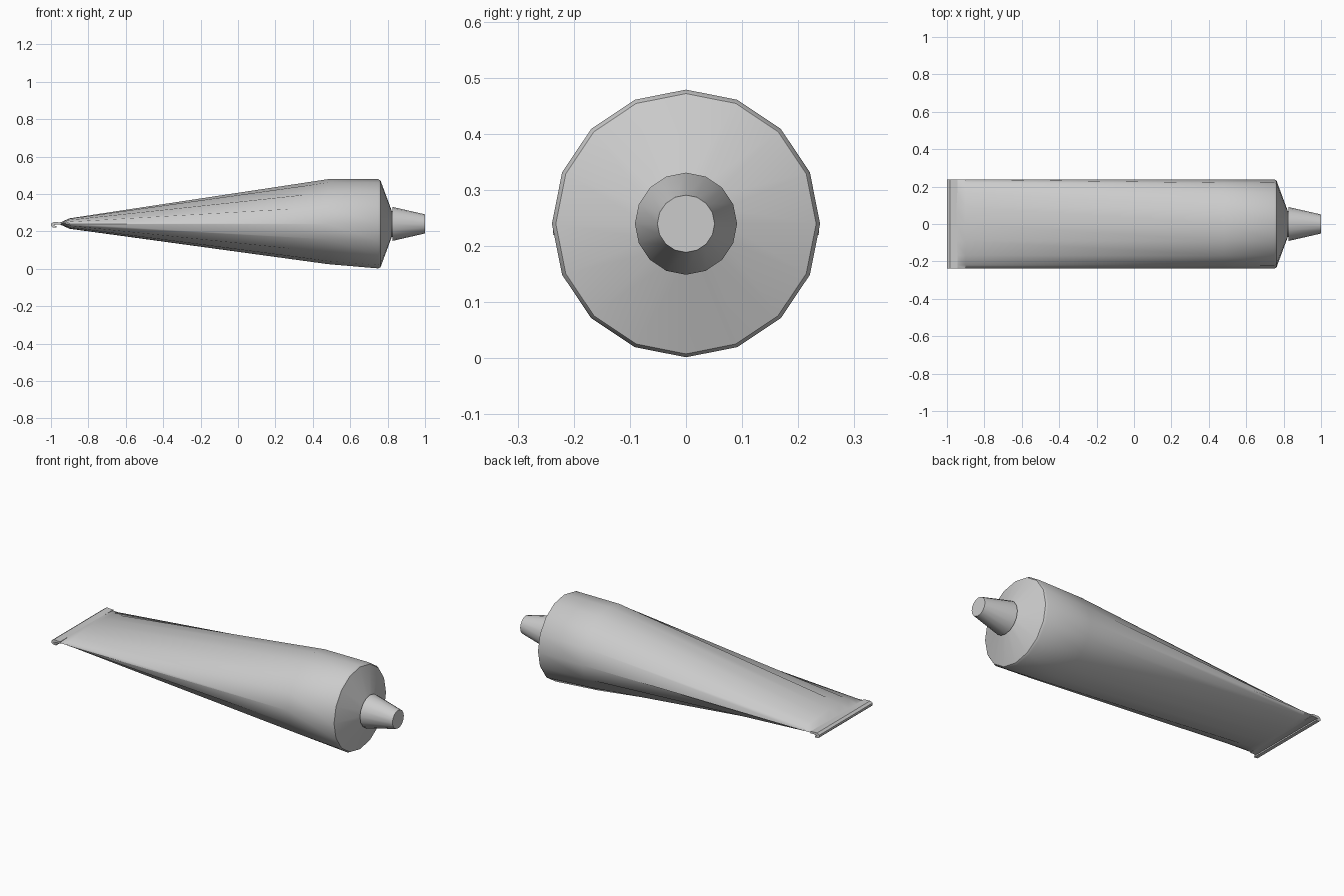
import bpy, bmesh, math

if "Cube" in bpy.data.objects:
    bpy.data.objects.remove(bpy.data.objects["Cube"])

SIDES = 16
ZC = 0.24


def loft(name, rings, cap_start=False, cap_end=False):
    """Skin a list of closed rings of points running along x."""
    bm = bmesh.new()
    loops = [[bm.verts.new(p) for p in ring] for ring in rings]
    for a, b in zip(loops, loops[1:]):
        n = len(a)
        for i in range(n):
            j = (i + 1) % n
            bm.faces.new((a[i], a[j], b[j], b[i]))
    if cap_start:
        bm.faces.new(loops[0])
    if cap_end:
        bm.faces.new(loops[-1])
    bmesh.ops.recalc_face_normals(bm, faces=bm.faces)
    mesh = bpy.data.meshes.new(name)
    bm.to_mesh(mesh)
    bm.free()
    obj = bpy.data.objects.new(name, mesh)
    bpy.context.collection.objects.link(obj)
    bpy.ops.object.select_all(action='DESELECT')
    obj.select_set(True)
    bpy.context.view_layer.objects.active = obj
    bpy.ops.object.shade_smooth_by_angle(angle=math.radians(35))
    return obj


def section(x, half_width, up, down, zc=ZC):
    """Oval ring with separate heights above and below its middle."""
    ring = []
    for i in range(SIDES):
        a = 2 * math.pi * i / SIDES
        s = math.sin(a)
        ring.append((x, half_width * math.cos(a), zc + s * (up if s > 0 else down)))
    return ring


# Squeezable body: flat at the tail, round at the shoulder
body = [(-0.95, 0.238, 0.006, 0.006, 0.242),
        (-0.90, 0.238, 0.030, 0.026, ZC),
        (0.48, 0.238, 0.239, 0.215, ZC),
        (0.75, 0.239, 0.239, 0.238, ZC),
        (0.762, 0.232, 0.232, 0.232, ZC),
        (0.822, 0.07, 0.07, 0.07, ZC),
        (0.84, 0.07, 0.07, 0.07, ZC)]
loft("tube_body", [section(*s) for s in body], True, True)

# Tail crimp: thin strip folded under itself
fold = [(-0.945, 0.248), (-0.985, 0.250), (-0.999, 0.241), (-1.0, 0.230),
        (-0.992, 0.222), (-0.970, 0.220), (-0.970, 0.228), (-0.986, 0.232),
        (-0.970, 0.237), (-0.945, 0.237)]
loft("tail_crimp", [[(x, y, z) for x, z in fold] for y in (-0.237, 0.237)], True, True)

# Tapered screw cap
loft("cap", [section(0.825, 0.091, 0.091, 0.091),
             section(1.0, 0.051, 0.051, 0.051)], True, True)
